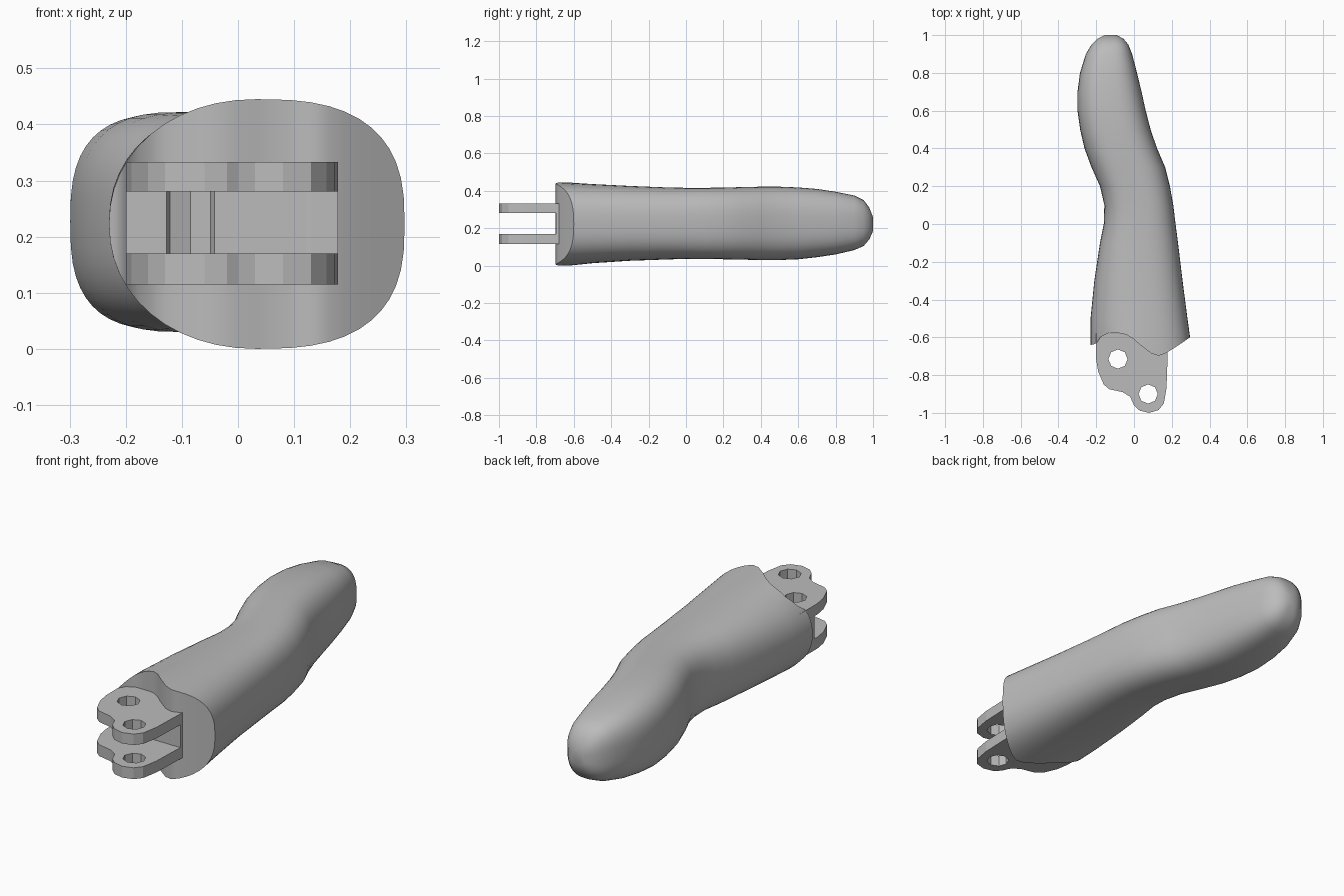
import bpy, bmesh
from math import cos, sin, pi, radians

default_cube = bpy.data.objects.get("Cube")
if default_cube:
    bpy.data.objects.remove(default_cube, do_unlink=True)

grey = bpy.data.materials.new("plain grey")
grey.use_nodes = True
colour = (0.5, 0.5, 0.5, 1)
grey.diffuse_color = colour
grey.node_tree.nodes["Principled BSDF"].inputs["Base Color"].default_value = colour


def add_object(name, bm):
    bmesh.ops.recalc_face_normals(bm, faces=bm.faces[:])
    mesh = bpy.data.meshes.new(name)
    bm.to_mesh(mesh)
    bm.free()
    mesh.materials.append(grey)
    obj = bpy.data.objects.new(name, mesh)
    bpy.context.collection.objects.link(obj)
    return obj


def interpolate(points, x):
    """Height of a polyline at x, held constant beyond its ends."""
    if x <= points[0][0]:
        return points[0][1]
    for (xa, ya), (xb, yb) in zip(points, points[1:]):
        if x <= xb:
            return ya + (yb - ya) * (x - xa) / (xb - xa)
    return points[-1][1]


def extrude_outline(name, points, bottom, top):
    bm = bmesh.new()
    face = bm.faces.new([bm.verts.new((x, y, bottom)) for x, y in points])
    result = bmesh.ops.extrude_face_region(bm, geom=[face])
    moved = [g for g in result["geom"] if isinstance(g, bmesh.types.BMVert)]
    bmesh.ops.translate(bm, verts=moved, vec=(0, 0, top - bottom))
    return add_object(name, bm)


def smooth(obj, angle):
    bpy.ops.object.select_all(action="DESELECT")
    obj.select_set(True)
    bpy.context.view_layer.objects.active = obj
    bpy.ops.object.shade_smooth_by_angle(angle=radians(angle))


# Handle body: stations of y, left x, right x, bottom z, top z
stations = [
    (-0.6, -0.23, 0.297, 0, 0.445),
    (-0.5, -0.23, 0.283, 0.013, 0.436),
    (-0.3, -0.21, 0.257, 0.026, 0.426),
    (-0.1, -0.18, 0.233, 0.033, 0.418),
    (0, -0.16, 0.22, 0.036, 0.416),
    (0.1, -0.157, 0.208, 0.035, 0.416),
    (0.2, -0.18, 0.19, 0.034, 0.417),
    (0.3, -0.225, 0.165, 0.032, 0.42),
    (0.4, -0.262, 0.122, 0.03, 0.422),
    (0.5, -0.285, 0.088, 0.03, 0.422),
    (0.6, -0.299, 0.062, 0.034, 0.418),
    (0.7, -0.299, 0.04, 0.045, 0.41),
    (0.8, -0.286, 0.016, 0.06, 0.395),
    (0.9, -0.255, -0.01, 0.083, 0.375),
    (0.95, -0.225, -0.03, 0.105, 0.35),
    (0.98, -0.195, -0.055, 0.14, 0.31),
    (1, -0.155, -0.09, 0.185, 0.26),
]
# Wavy front end, as y along x
front_edge = [
    (-0.23, -0.64), (-0.2, -0.635), (-0.18, -0.6), (-0.13, -0.575),
    (-0.05, -0.58), (0, -0.61), (0.06, -0.665), (0.1, -0.69),
    (0.14, -0.7), (0.2, -0.665), (0.297, -0.6),
]
SIDES = 48


def power(value, exponent):
    return abs(value) ** exponent * (1 if value >= 0 else -1)


bm = bmesh.new()
rings = []
for y, left, right, low, high in stations:
    ring = []
    blend = min(max((y + 0.6) / 0.7, 0), 1)
    for i in range(SIDES):
        a = 2 * pi * i / SIDES
        squareness = 2.7 if cos(a) > 0 else 2.1 + 0.7 * blend
        x = (left + right) / 2 + (right - left) / 2 * power(cos(a), 2 / squareness)
        z = (low + high) / 2 + (high - low) / 2 * power(sin(a), 2 / squareness)
        depth = y if rings else interpolate(front_edge, x)
        ring.append(bm.verts.new((x, depth, z)))
    rings.append(ring)
for near, far in zip(rings, rings[1:]):
    for i in range(SIDES):
        j = (i + 1) % SIDES
        bm.faces.new((near[i], near[j], far[j], far[i]))
bm.faces.new(rings[-1])
# Front cap made of upright strips so that it follows the wave
for i in range(SIDES // 2):
    strip = [rings[0][k % SIDES] for k in (i, i + 1, SIDES - i - 1, SIDES - i)]
    bm.faces.new(list(dict.fromkeys(strip)))
smooth(add_object("handle_body", bm), 40)

# Hinge: two lugs and the core between them
lug_outline = [
    (-0.2, -0.58), (-0.2, -0.72), (-0.19, -0.78), (-0.16, -0.85),
    (-0.13, -0.875), (-0.06, -0.89), (-0.02, -0.915), (0, -0.96),
    (0.03, -0.988), (0.08, -1), (0.13, -0.985), (0.158, -0.95),
    (0.172, -0.87), (0.178, -0.7), (0.178, -0.58),
]
core_outline = [(-0.2, -0.58), (-0.2, -0.695), (0.178, -0.695), (0.178, -0.58)]
parts = [
    extrude_outline("lower_lug", lug_outline, 0.115, 0.17),
    extrude_outline("upper_lug", lug_outline, 0.28, 0.333),
    extrude_outline("hinge_core", core_outline, 0.17, 0.28),
]

# Pin holes
cutters = []
for x, y in ((-0.085, -0.715), (0.075, -0.9)):
    circle = [(x + 0.051 * cos(pi * k / 4), y + 0.051 * sin(pi * k / 4)) for k in range(8)]
    cutter = extrude_outline("pin_hole_cutter", circle, 0.05, 0.4)
    cutter.hide_render = True
    cutters.append(cutter)
for part in parts:
    for cutter in cutters:
        cut = part.modifiers.new("pin hole", "BOOLEAN")
        cut.operation = "DIFFERENCE"
        cut.solver = "EXACT"
        cut.object = cutter
    bpy.context.view_layer.update()
    evaluated = part.evaluated_get(bpy.context.evaluated_depsgraph_get())
    mesh = bpy.data.meshes.new_from_object(evaluated)
    part.modifiers.clear()
    part.data = mesh
for cutter in cutters:
    bpy.data.objects.remove(cutter, do_unlink=True)
